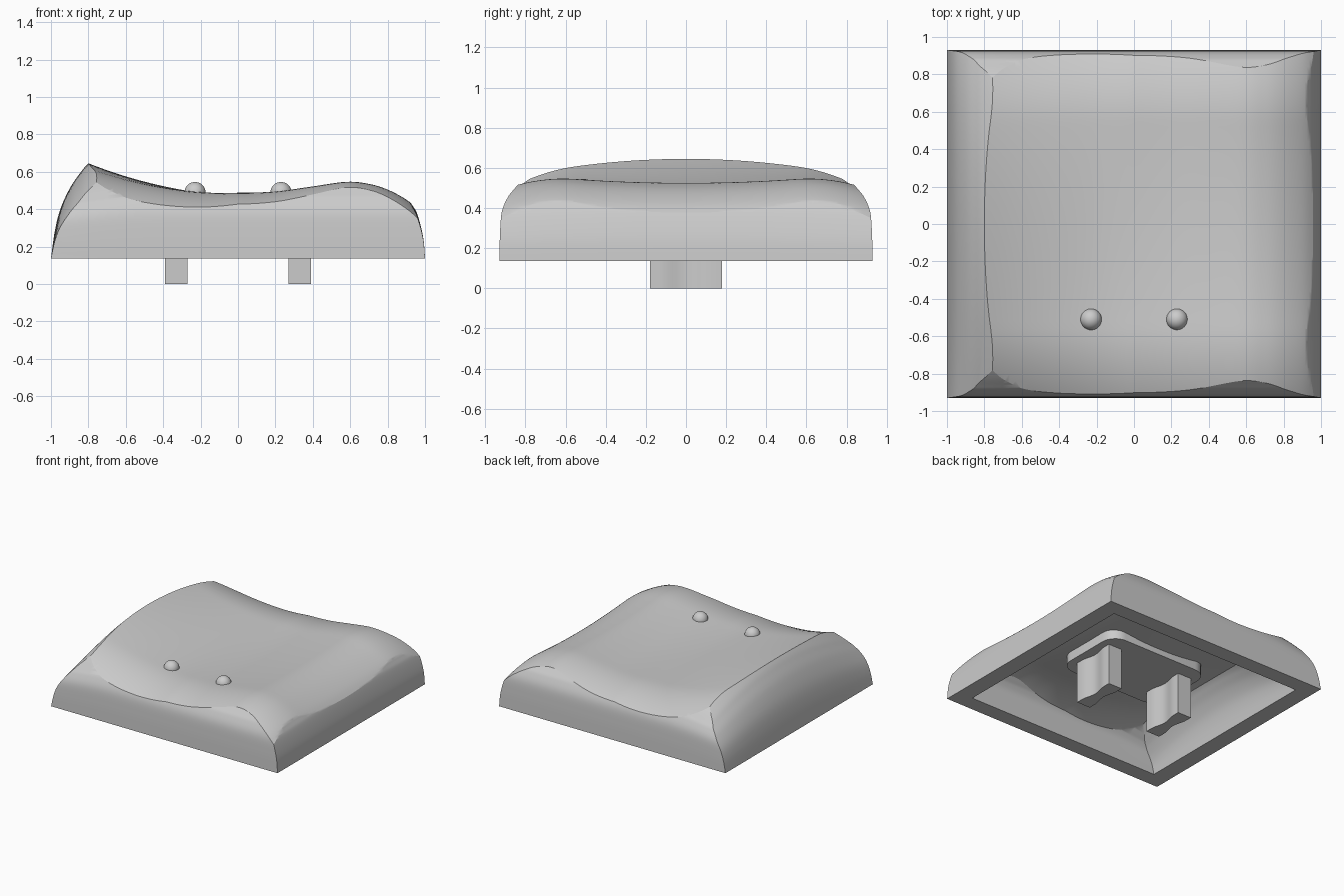
import bpy, bmesh, math

if "Cube" in bpy.data.objects:
    bpy.data.objects.remove(bpy.data.objects["Cube"])

BASE = 0.135  # height of the rim
grey = bpy.data.materials.new("plain grey")
grey.use_nodes = True
grey.diffuse_color = (0.6, 0.6, 0.6, 1)
grey.node_tree.nodes["Principled BSDF"].inputs["Base Color"].default_value = (0.6, 0.6, 0.6, 1)


def smooth_curve(pts, steps=6):
    """Catmull-Rom curve through 2D points."""
    p = [pts[0]] + pts + [pts[-1]]
    out = []
    for a, b, c, d in zip(p, p[1:], p[2:], p[3:]):
        for i in range(steps):
            t = i / steps
            out.append(tuple(0.5 * (2 * q + (r - o) * t + (2 * o - 5 * q + 4 * r - s) * t * t
                                    + (3 * q - o - 3 * r + s) * t ** 3)
                             for o, q, r, s in zip(a, b, c, d)))
    return out + [pts[-1]]


def loft(name, rings):
    """Closed solid through equal rings of points, normals outward."""
    bm = bmesh.new()
    rows = [[bm.verts.new(p) for p in ring] for ring in rings]
    n = len(rows[0])
    for a, b in zip(rows, rows[1:]):
        for i in range(n):
            j = (i + 1) % n
            bm.faces.new((a[i], a[j], b[j], b[i]))
    bm.faces.new(rows[0][::-1])
    bm.faces.new(rows[-1])
    if bm.calc_volume(signed=True) < 0:
        bmesh.ops.reverse_faces(bm, faces=bm.faces)
    me = bpy.data.meshes.new(name)
    bm.to_mesh(me)
    bm.free()
    me.materials.append(grey)
    ob = bpy.data.objects.new(name, me)
    bpy.context.collection.objects.link(ob)
    return ob


def boolean(ob, other, operation):
    mod = ob.modifiers.new("cut", "BOOLEAN")
    mod.operation, mod.solver, mod.object = operation, "EXACT", other
    bpy.context.view_layer.objects.active = ob
    bpy.ops.object.modifier_apply(modifier=mod.name)
    bpy.data.objects.remove(other)


def smooth(ob, angle=25):
    bpy.ops.object.select_all(action="DESELECT")
    ob.select_set(True)
    bpy.context.view_layer.objects.active = ob
    bpy.ops.object.shade_smooth_by_angle(angle=math.radians(angle))


# Profiles of the walls and of the dished top
side = smooth_curve([(0.93, BASE), (0.927, 0.27), (0.918, 0.38), (0.89, 0.45), (0.86, 0.49),
                     (0.8, 0.555), (0.7, 0.64), (0.5, 0.75)])
left = smooth_curve([(-1, BASE), (-0.98, 0.28), (-0.95, 0.4), (-0.9, 0.51), (-0.85, 0.585),
                     (-0.8, 0.645), (-0.7, 0.73), (-0.5, 0.85)])
right = smooth_curve([(1, BASE), (0.99, 0.25), (0.96, 0.37), (0.93, 0.43), (0.85, 0.55), (0.6, 0.85)])
crown = smooth_curve([(-1.05, 0.75), (-0.8, 0.645), (-0.6, 0.575), (-0.4, 0.523), (-0.2, 0.488),
                      (0, 0.475), (0.2, 0.479), (0.4, 0.503), (0.58, 0.525), (0.7, 0.512),
                      (0.8, 0.48), (0.9, 0.425), (0.97, 0.365), (1.05, 0.28)])


def top_height(x, z, y):
    dish = 0.04 + (0.04 * x if x > 0 else 0.16 * x)
    return z + dish * y * y - 0.65 * max(0, abs(y) - 0.55) ** 2


def shell_solid(name, scale, bottom):
    """Front/back walls, side walls and top surface intersected."""
    sx, sy, sz = scale

    def place(x, y, z):
        return (x * sx, y * sy, BASE + (z - BASE) * sz)

    def lower(z, f):
        return BASE + (z - BASE) * f

    arch = side + [(-y, z) for y, z in reversed(side)]
    rings = []
    for i in range(25):
        x = -1.2 + 0.1 * i
        f = 1 - 0.5 * max(0, -x - 0.4) ** 2
        rings.append([place(x, 0.93, -0.5)] + [place(x, y, lower(z, f)) for y, z in arch]
                     + [place(x, -0.93, -0.5)])
    body = loft(name, rings)

    rings = []
    for i in range(33):
        y = -1.12 + 0.07 * i
        rings.append([place(-1, y, -0.5)] + [place(x, y, lower(z, 1 - 0.42 * y * y)) for x, z in left]
                     + [place(x, y, lower(z, 1 - 0.08 * y * y)) for x, z in reversed(right)]
                     + [place(1, y, -0.5)])
    boolean(body, loft("side_walls", rings), "INTERSECT")

    rings = []
    for i in range(49):
        y = -0.96 + 0.04 * i
        ends = [(x * sx, y * sy, bottom) for x in (-1.05, 1.05)]
        rings.append(ends[:1] + [place(x, y, top_height(x, z, y)) for x, z in crown] + ends[1:])
    boolean(body, loft("top_surface", rings), "INTERSECT")
    return body


# Hollow cap
cap = shell_solid("cap_shell", (1, 1, 1), BASE)
boolean(cap, shell_solid("cavity", (0.865, 0.865, 0.7), 0.0), "DIFFERENCE")
smooth(cap)

# Rounded mounting plate under the top
outline = []
for k in range(4):
    cx, cy = (0.33, -0.33, -0.33, 0.33)[k], (0.18, 0.18, -0.18, -0.18)[k]
    for i in range(9):
        a = math.radians(90 * k + 90 * i / 8)
        outline.append((cx + 0.12 * math.cos(a), cy + 0.12 * math.sin(a)))
smooth(loft("mounting_plate", [[(x, y, z) for x, y in outline] for z in (0.33, 0.42)]))

# Two waisted stems
for label, cx in (("left", 0.33), ("right", -0.33)):
    edge = []
    for i in range(17):
        y = -0.18 + 0.36 * i / 16
        waist = 0.5 + 0.5 * math.cos(math.pi * min(1, abs(y) / 0.13))
        edge.append((0.06 - 0.022 * waist, y))
    loop = edge + [(-x, y) for x, y in reversed(edge)]
    smooth(loft(label + "_stem", [[(cx + x, y, z) for x, y in loop] for z in (0, 0.4)]))

# Two touch bumps near the front
for label, cx in (("left", 0.23), ("right", -0.23)):
    bpy.ops.mesh.primitive_uv_sphere_add(segments=32, ring_count=16, radius=0.057,
                                         location=(cx, -0.51, 0.488))
    bump = bpy.context.object
    bump.name = label + "_bump"
    bump.data.materials.append(grey)
    smooth(bump, 60)
